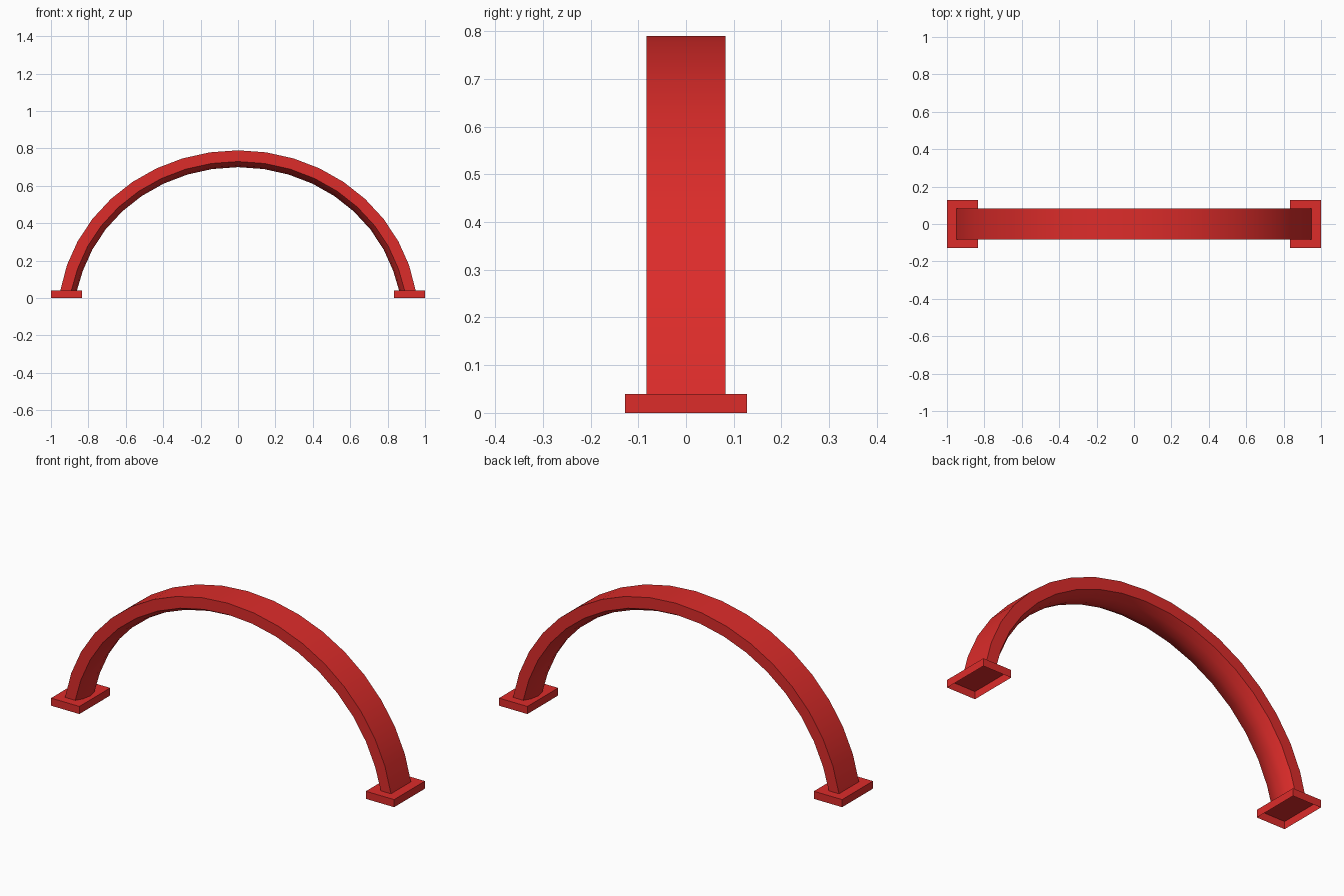
import bpy, bmesh
from math import sin, cos, radians
from mathutils import Vector

if "Cube" in bpy.data.objects:
    bpy.data.objects.remove(bpy.data.objects["Cube"])

red = bpy.data.materials.new("red_paint")
red.diffuse_color = (0.72, 0.025, 0.023, 1)
red.use_nodes = True
red.node_tree.nodes["Principled BSDF"].inputs["Base Color"].default_value = red.diffuse_color


def make_object(name, bm):
    bmesh.ops.recalc_face_normals(bm, faces=bm.faces)
    mesh = bpy.data.meshes.new(name)
    bm.to_mesh(mesh)
    bm.free()
    mesh.materials.append(red)
    ob = bpy.data.objects.new(name, mesh)
    bpy.context.collection.objects.link(ob)
    return ob


# Arch: beam with a flat top and rounded underside, swept along an ellipse
A, B, CZ, BASE = 0.962, 0.89, -0.10, 0.04
STEPS = 9
section = [(-0.083, 0), (0.083, 0), (0.083, 0.06), (0.045, 0.082),
           (0, 0.09), (-0.045, 0.082), (-0.083, 0.06)]  # y, depth inward

bm = bmesh.new()
rings = []
for i in range(-STEPS, STEPS + 1):
    t = radians(80.95) * i / STEPS
    p = Vector((A * sin(t), 0, CZ + B * cos(t)))
    n = Vector((sin(t) / A, 0, cos(t) / B)).normalized()
    ring = []
    for y, d in section:
        v = p - n * d
        z = BASE if abs(i) == STEPS else v.z   # feet cut level with the plates
        ring.append(bm.verts.new((v.x, y, z)))
    rings.append(ring)
k = len(section)
for a, b in zip(rings, rings[1:]):
    for j in range(k):
        bm.faces.new((a[j], a[(j + 1) % k], b[(j + 1) % k], b[j]))
arch = make_object("arch", bm)
bpy.context.view_layer.objects.active = arch
arch.select_set(True)
bpy.ops.object.shade_smooth_by_angle(angle=radians(35))

# Foot plates: shallow boxes, open underneath
for name, side in (("left_foot", -1), ("right_foot", 1)):
    bm = bmesh.new()
    bmesh.ops.create_cube(bm, size=1)
    bmesh.ops.scale(bm, vec=(0.165, 0.256, BASE), verts=bm.verts)
    bmesh.ops.translate(bm, vec=(side * 0.9175, 0, BASE / 2), verts=bm.verts)
    bmesh.ops.recalc_face_normals(bm, faces=bm.faces)
    bottom = [f for f in bm.faces if f.normal.z < -0.5]
    bmesh.ops.delete(bm, geom=bottom, context='FACES_ONLY')
    make_object(name, bm)
